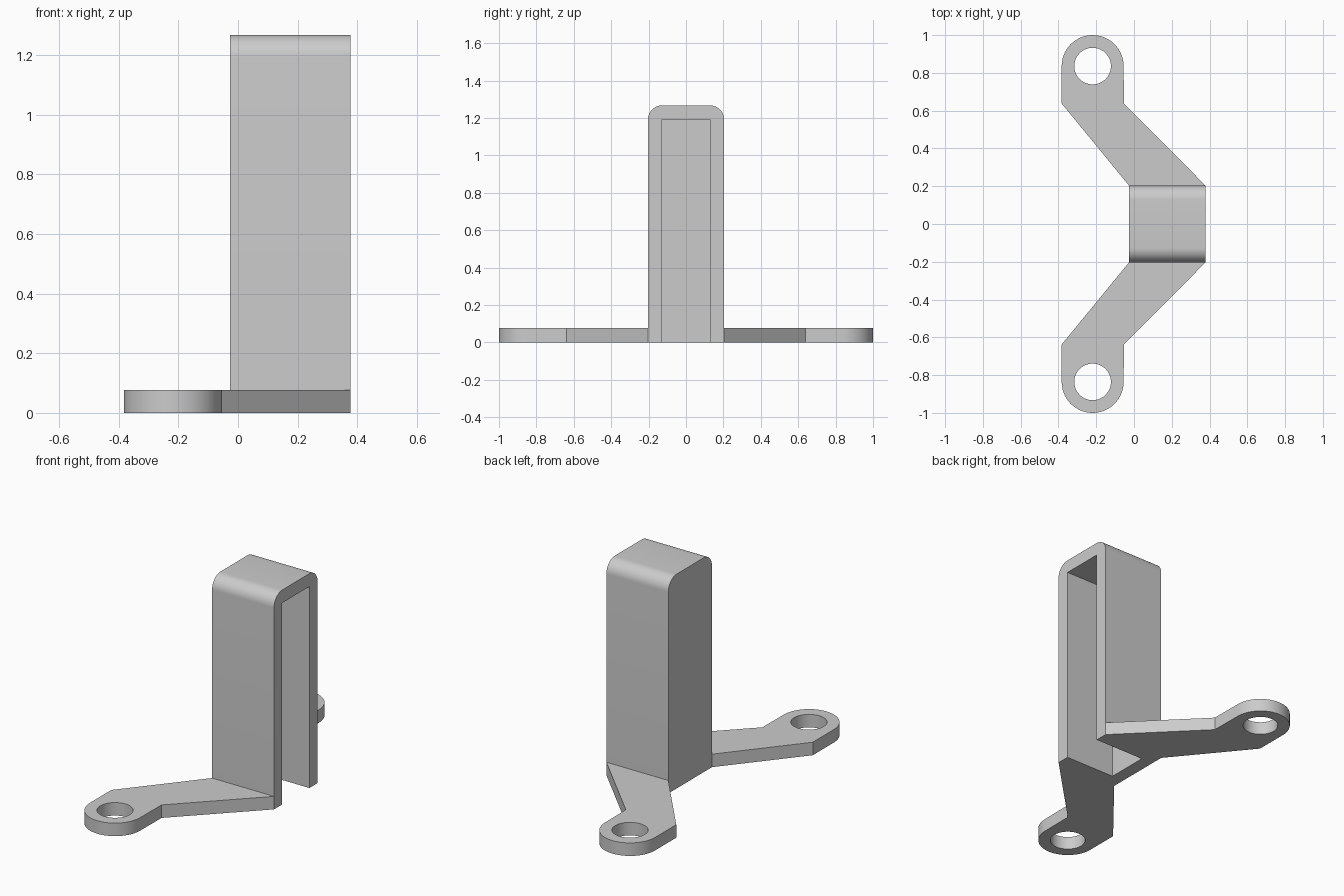
import bpy
import bmesh
from math import cos, sin, pi, radians
from mathutils import Vector

if "Cube" in bpy.data.objects:
    bpy.data.objects.remove(bpy.data.objects["Cube"], do_unlink=True)

grey = bpy.data.materials.new("plain grey")
grey.use_nodes = True
colour = (0.6, 0.6, 0.6, 1)
grey.diffuse_color = colour
grey.node_tree.nodes["Principled BSDF"].inputs["Base Color"].default_value = colour

# Main dimensions
BACK, OPEN = -0.027, 0.378      # closed and open ends of the channel in x
HALF, TOP = 0.204, 1.268        # outer half width and height
WALL = 0.077                    # thickness of walls and feet
EYE_X, EYE_Y, EYE_R, HOLE_R = -0.219, 0.836, 0.164, 0.097


def arc(cx, cy, r, start, end, steps):
    angles = [radians(start + (end - start) * i / steps) for i in range(steps + 1)]
    return [(cx + r * cos(a), cy + r * sin(a)) for a in angles]


def prism(name, outline, offset):
    """Extrude a closed 3D outline along an offset vector."""
    bm = bmesh.new()
    face = bm.faces.new([bm.verts.new(p) for p in outline])
    moved = bmesh.ops.extrude_face_region(bm, geom=[face], use_keep_orig=True)["geom"]
    verts = [g for g in moved if isinstance(g, bmesh.types.BMVert)]
    bmesh.ops.translate(bm, verts=verts, vec=Vector(offset))
    bmesh.ops.recalc_face_normals(bm, faces=bm.faces)
    mesh = bpy.data.meshes.new(name)
    bm.to_mesh(mesh)
    bm.free()
    mesh.materials.append(grey)
    obj = bpy.data.objects.new(name, mesh)
    bpy.context.collection.objects.link(obj)
    return obj


def cut(obj, cutter):
    """Subtract the cutter, apply, and smooth the curved faces only."""
    cutter.hide_render = True
    mod = obj.modifiers.new("cut", "BOOLEAN")
    mod.operation, mod.solver, mod.object = "DIFFERENCE", "EXACT", cutter
    bpy.ops.object.select_all(action="DESELECT")
    bpy.context.view_layer.objects.active = obj
    obj.select_set(True)
    bpy.ops.object.modifier_apply(modifier=mod.name)
    bpy.data.objects.remove(cutter, do_unlink=True)
    bpy.ops.object.shade_smooth_by_angle(angle=radians(25))


# Channel: rounded top, hollow, open at the +x end and underneath
corner = HALF - WALL
profile = [(-HALF, 0), (HALF, 0)]
profile += arc(corner, TOP - WALL, WALL, 0, 90, 10)
profile += arc(-corner, TOP - WALL, WALL, 90, 180, 10)
channel = prism("channel", [(BACK, y, z) for y, z in profile], (OPEN - BACK, 0, 0))
inside = TOP - WALL
cavity = prism("cavity_cutter",
               [(BACK + WALL, y, z) for y, z in
                [(-corner, -1), (corner, -1), (corner, inside), (-corner, inside)]],
               (1, 0, 0))
cut(channel, cavity)

# Mounting feet: cranked arm with a rounded, drilled end
for name, side in (("front_foot", -1), ("back_foot", 1)):
    outline = [(BACK, HALF), (OPEN, HALF), (-0.053, 0.638)]
    outline += arc(EYE_X, EYE_Y, EYE_R, 0, 180, 28)
    outline.append((EYE_X - EYE_R, 0.638))
    foot = prism(name, [(x, side * y, 0) for x, y in outline], (0, 0, WALL))
    circle = arc(EYE_X, EYE_Y, HOLE_R, 0, 360, 40)[:-1]
    hole = prism("hole_cutter", [(x, side * y, -1) for x, y in circle], (0, 0, 2))
    cut(foot, hole)
